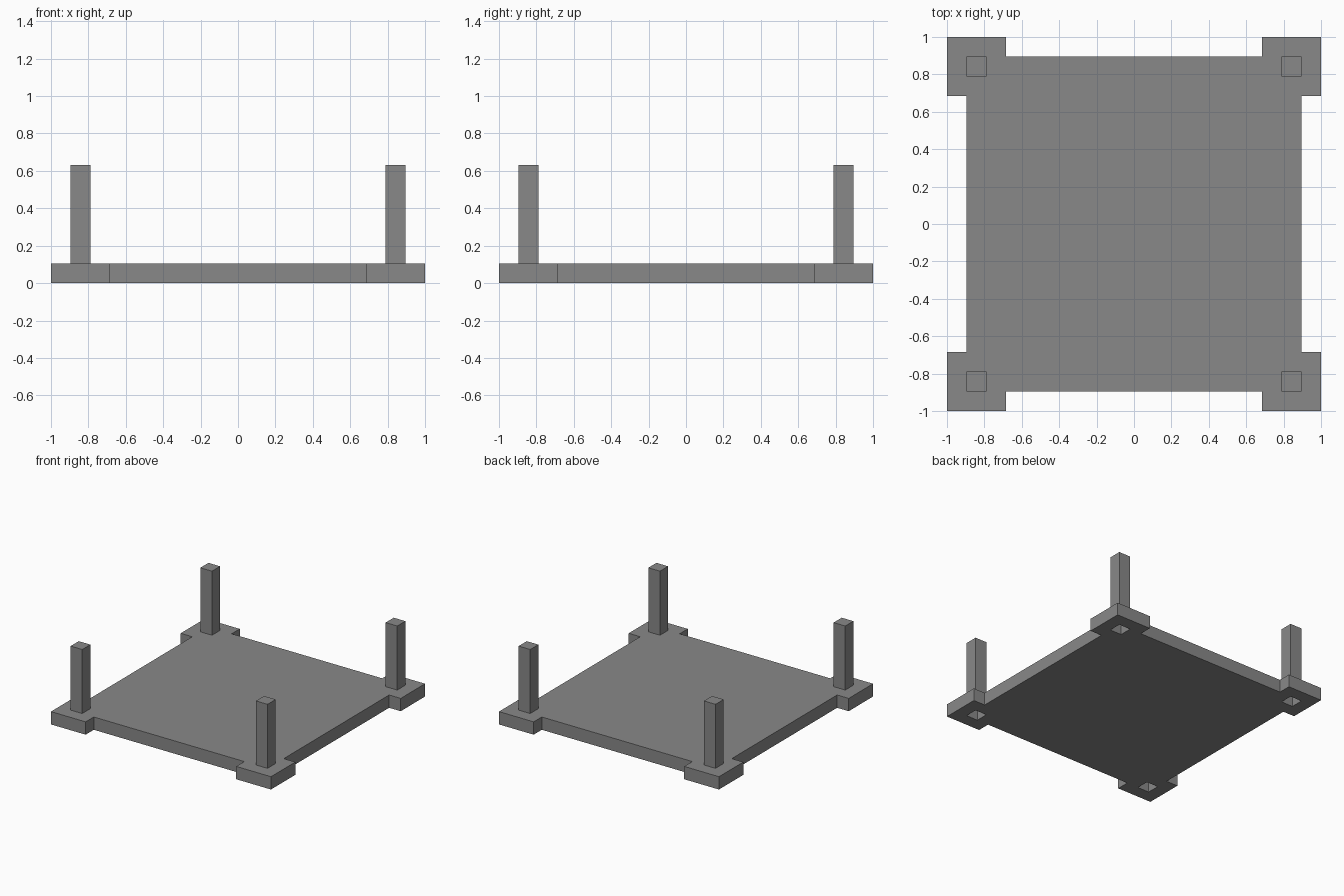
import bpy, bmesh

cube = bpy.data.objects.get("Cube")
if cube:
    bpy.data.objects.remove(cube, do_unlink=True)

U = 2 / 19          # the model sits on a 19 x 19 unit lattice
POST_HEIGHT = 5 * U

grey = bpy.data.materials.new("mid grey")
grey.use_nodes = True
colour = (0.25, 0.25, 0.25, 1)
grey.diffuse_color = colour
grey.node_tree.nodes["Principled BSDF"].inputs["Base Color"].default_value = colour

bm = bmesh.new()


def extrude(faces, height, keep=False):
    """Raise faces by height and return the new caps."""
    out = bmesh.ops.extrude_face_region(bm, geom=faces, use_keep_orig=True)["geom"]
    verts = [g for g in out if isinstance(g, bmesh.types.BMVert)]
    bmesh.ops.translate(bm, verts=verts, vec=(0, 0, height))
    if not keep:
        bmesh.ops.delete(bm, geom=faces, context="FACES_ONLY")
    return [g for g in out if isinstance(g, bmesh.types.BMFace)]


def at_post(face):
    c = face.calc_center_median()
    return all(abs(abs(v) - 8 * U) < 0.1 * U for v in (c.x, c.y))


# Base outline: square slab with a pad projecting at each corner
cuts = [-9.5, -8.5, -7.5, -6.5, 6.5, 7.5, 8.5, 9.5]
last = len(cuts) - 2
grid = [[bm.verts.new((x * U, y * U, 0)) for y in cuts] for x in cuts]
for i in range(last + 1):
    for j in range(last + 1):
        if (i in (0, last) and j == 3) or (j in (0, last) and i == 3):
            continue
        bm.faces.new((grid[i][j], grid[i + 1][j], grid[i + 1][j + 1], grid[i][j + 1]))
bottom = list(bm.faces)

# Slab thickness, corner posts, and matching sockets underneath
top = extrude(bottom, U, keep=True)
for face in [f for f in top if at_post(f)]:
    extrude([face], POST_HEIGHT)
for face in [f for f in bottom if at_post(f)]:
    extrude([face], U)

bmesh.ops.recalc_face_normals(bm, faces=bm.faces[:])
mesh = bpy.data.meshes.new("base_with_posts")
bm.to_mesh(mesh)
bm.free()
mesh.materials.append(grey)
base = bpy.data.objects.new("base_with_posts", mesh)
bpy.context.collection.objects.link(base)
